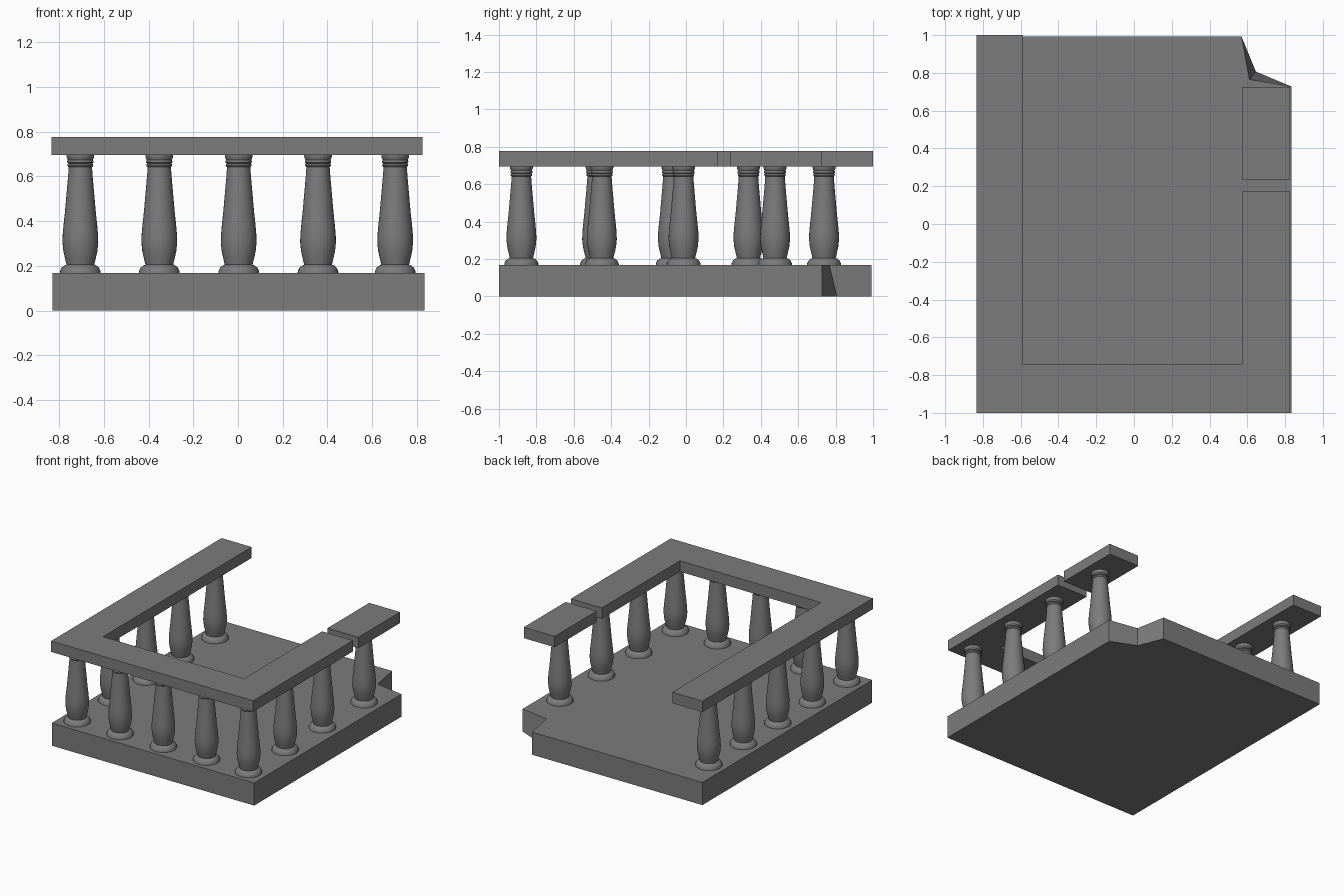
import bpy, bmesh, math
from mathutils import Vector

cube = bpy.data.objects.get("Cube")
if cube:
    bpy.data.objects.remove(cube, do_unlink=True)

# One grey stone colour
stone = bpy.data.materials.new("grey stone")
stone.use_nodes = True
stone.diffuse_color = (0.2, 0.2, 0.2, 1)
stone.node_tree.nodes["Principled BSDF"].inputs["Base Color"].default_value = stone.diffuse_color


def finish(bm, name):
    bmesh.ops.recalc_face_normals(bm, faces=bm.faces)
    mesh = bpy.data.meshes.new(name)
    bm.to_mesh(mesh)
    bm.free()
    mesh.materials.append(stone)
    obj = bpy.data.objects.new(name, mesh)
    bpy.context.collection.objects.link(obj)
    return obj


def slab(name, outline, z0, z1):
    """Extrude a flat outline between two heights."""
    bm = bmesh.new()
    face = bm.faces.new([bm.verts.new((x, y, z0)) for x, y in outline])
    top = bmesh.ops.extrude_face_region(bm, geom=[face])["geom"]
    bmesh.ops.translate(bm, vec=(0, 0, z1 - z0),
                        verts=[g for g in top if isinstance(g, bmesh.types.BMVert)])
    return finish(bm, name)


FLOOR, RAIL, TOP = 0.168, 0.695, 0.776

# Floor with a chipped corner; the chip leans inward at the top
notch = Vector((0.645, 0.807, FLOOR))
floor = slab("floor_slab", [(-0.83, -1), (0.833, -1), (0.833, 0.728),
                            notch.xy, (0.569, 0.993), (-0.83, 0.993)], 0, FLOOR)
for v in floor.data.vertices:
    if (v.co - notch).length < 0.001:
        v.co.x, v.co.y = 0.611, 0.766

# Handrail: a U shape and a separate broken piece
L, R, IL, IR = -0.835, 0.825, -0.588, 0.571
slab("handrail", [(L, -1), (R, -1), (R, 0.172), (IR, 0.172), (IR, -0.744),
                  (IL, -0.744), (IL, 1), (L, 1)], RAIL, TOP)
slab("broken_handrail", [(IR, 0.234), (R, 0.234), (R, 0.725), (IR, 0.725)], RAIL, TOP)

# Baluster profile: foot, belly, neck, collar rings (radius, height)
profile = [(0.0915, 0.166), (0.09, 0.178), (0.083, 0.192), (0.072, 0.201), (0.062, 0.205),
           (0.068, 0.23), (0.076, 0.265), (0.08, 0.305), (0.079, 0.34), (0.075, 0.385),
           (0.069, 0.44), (0.062, 0.52), (0.055, 0.6), (0.052, 0.642), (0.056, 0.645),
           (0.058, 0.65), (0.056, 0.656), (0.053, 0.658), (0.058, 0.661), (0.059, 0.667),
           (0.056, 0.673), (0.06, 0.682), (0.062, 0.69), (0.062, 0.696)]
bm = bmesh.new()
pts = [bm.verts.new((r, 0, z)) for r, z in profile]
edges = [bm.edges.new(pair) for pair in zip(pts, pts[1:])]
bmesh.ops.spin(bm, geom=pts + edges, cent=(0, 0, 0), axis=(0, 0, 1),
               angle=math.tau, steps=32, use_duplicate=False)
bmesh.ops.remove_doubles(bm, verts=bm.verts, dist=0.0005)
bmesh.ops.holes_fill(bm, edges=[e for e in bm.edges if e.is_boundary], sides=0)
first = finish(bm, "baluster")
first.select_set(True)
bpy.context.view_layer.objects.active = first
bpy.ops.object.shade_smooth_by_angle(angle=math.radians(40))

# Balusters along the front, left and right runs
spots = [(x, -0.88) for x in (-0.705, -0.352, 0.003, 0.358, 0.703)]
spots += [(-0.705, y) for y in (-0.475, -0.07, 0.334, 0.738)]
spots += [(0.703, y) for y in (-0.45, -0.013, 0.476)]
for i, (x, y) in enumerate(spots):
    obj = first if i == 0 else first.copy()
    if i:
        obj.name = f"baluster_{i + 1}"
        bpy.context.collection.objects.link(obj)
    obj.location = (x, y, 0)
